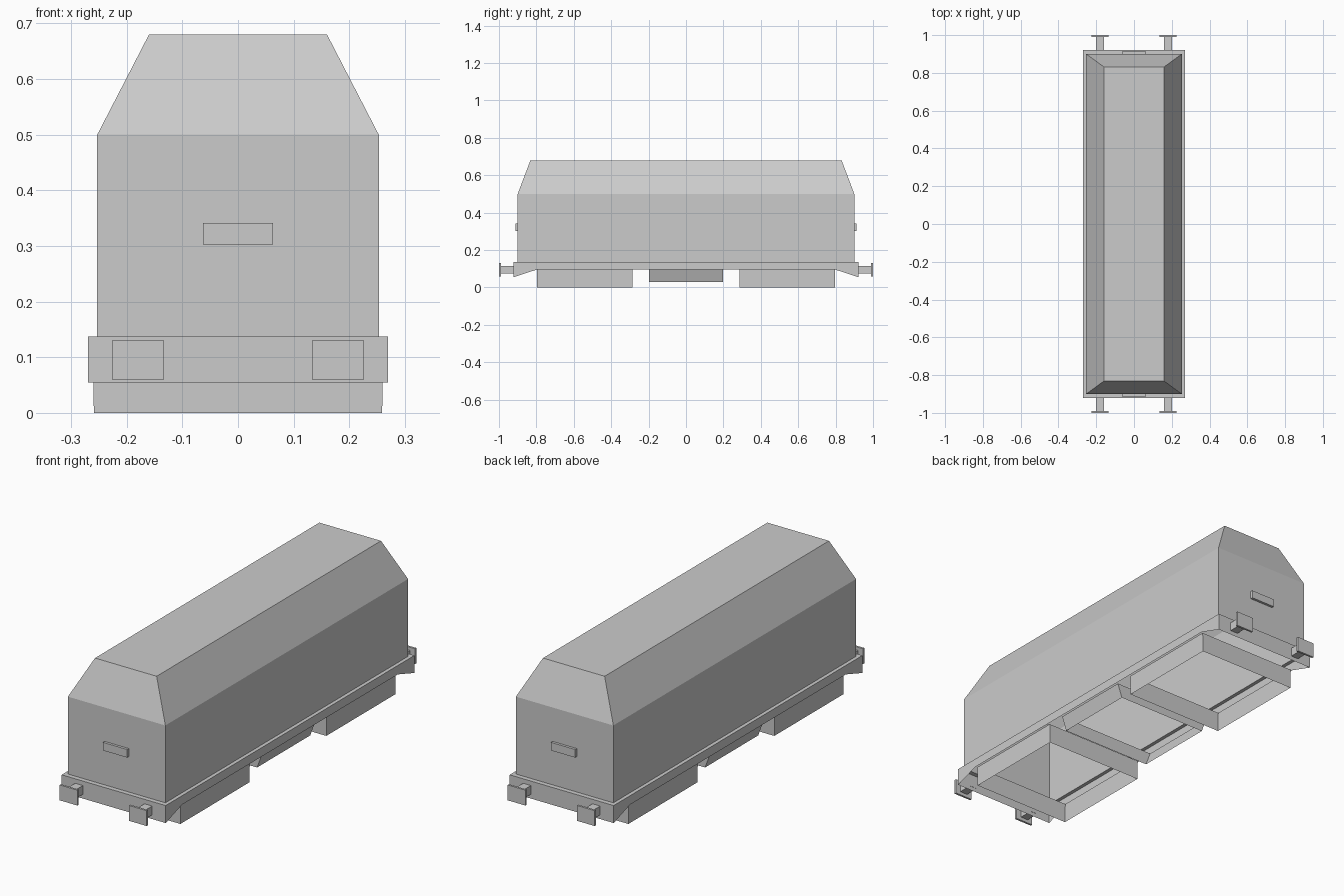
import bpy, bmesh

if "Cube" in bpy.data.objects:
    bpy.data.objects.remove(bpy.data.objects["Cube"])


def finish(name, bm):
    mesh = bpy.data.meshes.new(name)
    bm.to_mesh(mesh)
    bm.free()
    obj = bpy.data.objects.new(name, mesh)
    bpy.context.collection.objects.link(obj)
    return obj


def shell(name, rings, y=0.0, cap=False):
    """Open-bottomed rectangular shell from rings (half_x, half_y, z), bottom to top."""
    bm = bmesh.new()
    loops = [[bm.verts.new((sx * hx, y + sy * hy, z))
              for sx, sy in ((-1, -1), (1, -1), (1, 1), (-1, 1))]
             for hx, hy, z in rings]
    for low, high in zip(loops, loops[1:]):
        for i in range(4):
            j = (i + 1) % 4
            bm.faces.new((low[i], low[j], high[j], high[i]))
    if cap:
        bm.faces.new(loops[-1])
    return finish(name, bm)


def box(name, x0, x1, y0, y1, z0, z1):
    bm = bmesh.new()
    bmesh.ops.create_cube(bm, size=1)
    for v in bm.verts:
        v.co = ((x0 + x1) / 2 + v.co.x * (x1 - x0),
                (y0 + y1) / 2 + v.co.y * (y1 - y0),
                (z0 + z1) / 2 + v.co.z * (z1 - z0))
    return finish(name, bm)


# Hollow body with chamfered roof
shell("body", [(0.253, 0.90, 0.137), (0.253, 0.90, 0.50), (0.16, 0.832, 0.68)], cap=True)

# Frame skirt: side walls that drop at the ends, joined by end walls and a narrow ledge
profile = [(-0.922, 0.137), (-0.922, 0.055), (-0.80, 0.095),
           (0.80, 0.095), (0.922, 0.055), (0.922, 0.137)]
bm = bmesh.new()
right = [bm.verts.new((0.27, y, z)) for y, z in profile]
left = [bm.verts.new((-0.27, y, z)) for y, z in profile]
bm.faces.new(right)
bm.faces.new(left[::-1])
bm.faces.new((left[0], left[1], right[1], right[0]))
bm.faces.new((right[5], right[4], left[4], left[5]))
finish("frame_skirt", bm)
shell("frame_ledge", [(0.27, 0.922, 0.137), (0.253, 0.90, 0.137)])

# Open-bottomed bogie covers and the tapered middle skirt
for label, y in (("front", -0.541), ("back", 0.541)):
    shell(label + "_bogie_cover", [(0.259, 0.256, 0.0), (0.261, 0.256, 0.095)], y=y)
shell("middle_skirt", [(0.237, 0.197, 0.03), (0.261, 0.197, 0.095)])

# Lamp plates and buffers at both ends
for label, s in (("front", -1), ("back", 1)):
    box(label + "_lamp_plate", -0.063, 0.063, *sorted((s * 0.899, s * 0.912)), 0.303, 0.341)
    for side, x in (("left", -0.18), ("right", 0.18)):
        box(f"{label}_{side}_buffer_stem", x - 0.02, x + 0.02,
            *sorted((s * 0.921, s * 0.99)), 0.075, 0.116)
        box(f"{label}_{side}_buffer_plate", x - 0.046, x + 0.046,
            *sorted((s * 0.99, s * 1.0)), 0.059, 0.131)
